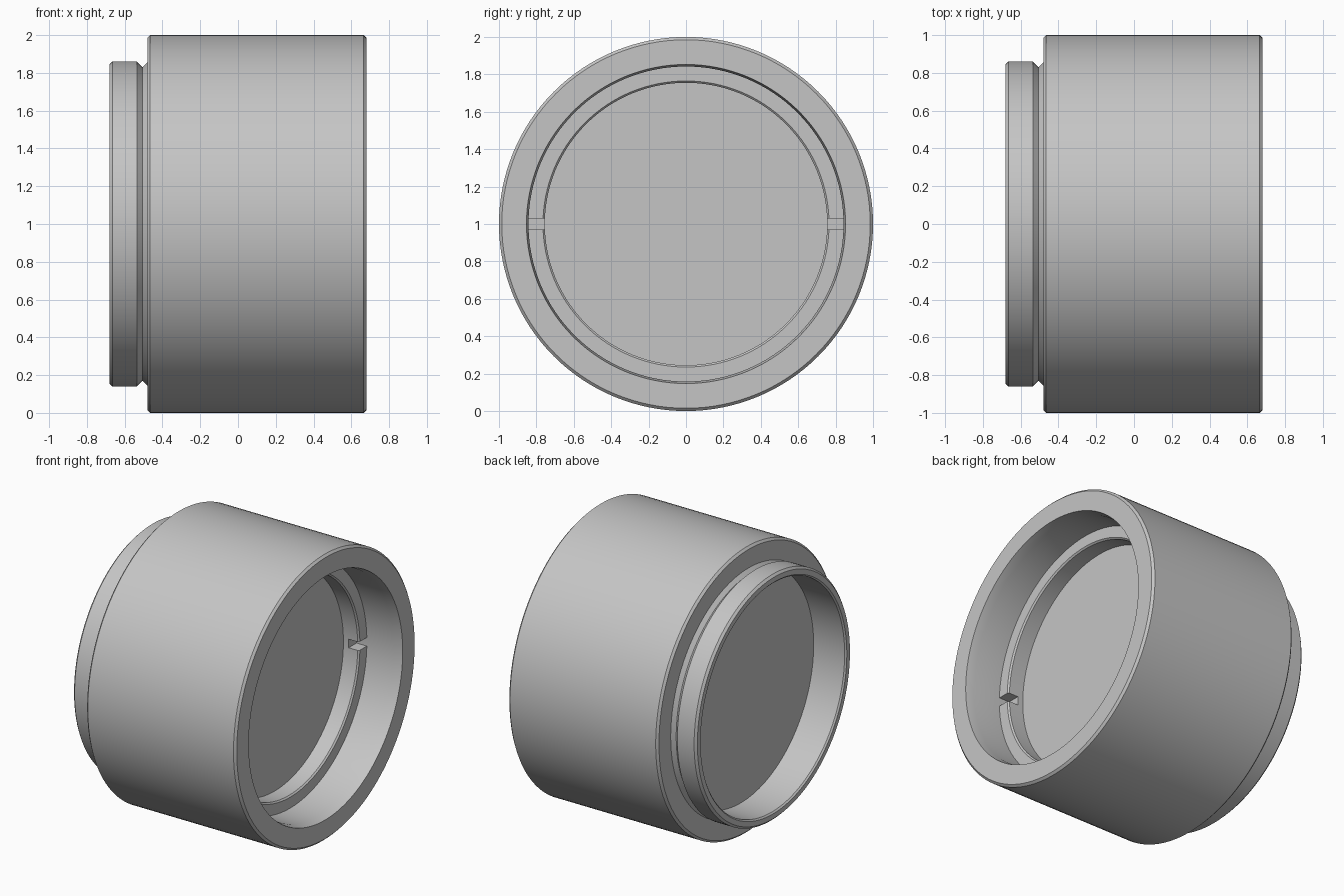
import bpy
import bmesh
import math

cube = bpy.data.objects.get("Cube")
if cube:
    bpy.data.objects.remove(cube, do_unlink=True)

SEGMENTS = 128

# single satin grey
grey = bpy.data.materials.new("satin grey")
grey.use_nodes = True
colour = (0.56, 0.56, 0.56, 1.0)
grey.diffuse_color = colour
grey.node_tree.nodes["Principled BSDF"].inputs["Base Color"].default_value = colour


def finish(obj):
    bpy.ops.object.select_all(action='DESELECT')
    obj.select_set(True)
    bpy.context.view_layer.objects.active = obj
    bpy.ops.object.shade_smooth_by_angle(angle=math.radians(25))


def turn(name, profile, closed=True):
    """Revolve (x, radius) points about the x axis, at height 1."""
    bm = bmesh.new()
    rings = []
    for x, r in profile:
        ring = []
        for i in range(SEGMENTS):
            a = 2 * math.pi * i / SEGMENTS
            ring.append(bm.verts.new((x, r * math.cos(a), 1 + r * math.sin(a))))
        rings.append(ring)
    pairs = list(zip(rings, rings[1:]))
    if closed:
        pairs.append((rings[-1], rings[0]))
    for a, b in pairs:
        for i in range(SEGMENTS):
            j = (i + 1) % SEGMENTS
            bm.faces.new((a[i], a[j], b[j], b[i]))
    if not closed:
        bm.faces.new(rings[0])
        bm.faces.new(rings[-1])
    bmesh.ops.recalc_face_normals(bm, faces=bm.faces)
    mesh = bpy.data.meshes.new(name)
    bm.to_mesh(mesh)
    bm.free()
    mesh.materials.append(grey)
    obj = bpy.data.objects.new(name, mesh)
    bpy.context.collection.objects.link(obj)
    return obj


# barrel with stepped bore, neck and V groove
barrel = turn("barrel_housing", [
    (-0.68, 0.81), (-0.68, 0.845), (-0.665, 0.86), (-0.535, 0.86),
    (-0.505, 0.83), (-0.48, 0.855), (-0.48, 0.985), (-0.465, 1.0),
    (0.665, 1.0), (0.68, 0.985), (0.68, 0.853), (0.62, 0.842),
    (0.29, 0.842), (0.29, 0.80), (-0.67, 0.80)])
finish(barrel)

# thick disc filling the middle of the bore
disc = turn("centre_disc", [(-0.43, 0.803), (0.289, 0.803)], closed=False)
finish(disc)

# retaining ring in front of the disc
retainer = turn("retaining_ring", [
    (0.285, 0.755), (0.40, 0.755), (0.41, 0.765), (0.41, 0.842), (0.285, 0.842)])

# two spanner slots across the retaining ring
bpy.ops.mesh.primitive_cube_add(size=1, location=(0.38, 0, 1))
cutter = bpy.context.object
cutter.name = "slot_cutter"
cutter.scale = (0.10, 1.9, 0.06)
cutter.hide_render = True
bpy.context.view_layer.objects.active = retainer
mod = retainer.modifiers.new("slots", 'BOOLEAN')
mod.operation = 'DIFFERENCE'
mod.solver = 'EXACT'
mod.object = cutter
bpy.ops.object.modifier_apply(modifier=mod.name)
bpy.data.objects.remove(cutter, do_unlink=True)
finish(retainer)
